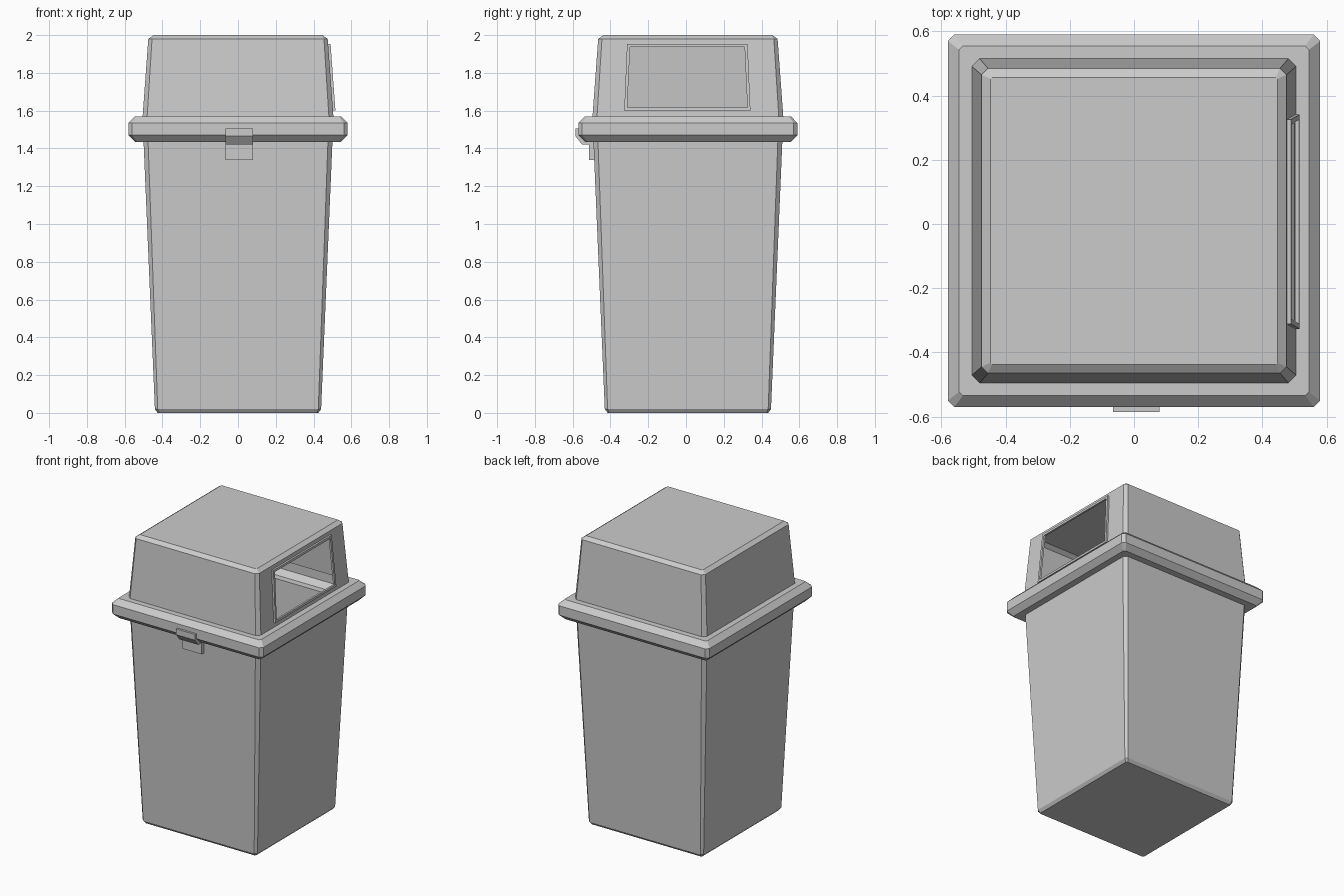
import bpy, bmesh

if "Cube" in bpy.data.objects:
    bpy.data.objects.remove(bpy.data.objects["Cube"])

CY = 0.01  # the square bin sits slightly back because the latch sticks out in front


def finish(bm, name):
    bmesh.ops.remove_doubles(bm, verts=bm.verts, dist=1e-5)
    me = bpy.data.meshes.new(name)
    bm.to_mesh(me)
    bm.free()
    ob = bpy.data.objects.new(name, me)
    bpy.context.collection.objects.link(ob)
    return ob


def ring(bm, h, c, z):
    """Square of half width h with corners cut by c."""
    k = h - c
    pts = [(h, -k), (h, k), (k, h), (-k, h), (-h, k), (-h, -k), (-k, -h), (k, -h)]
    return [bm.verts.new((x, y + CY, z)) for x, y in pts]


def loft(profile, cap_bottom=False, cap_top=False):
    bm = bmesh.new()
    rings = [ring(bm, *p) for p in profile]
    for a, b in zip(rings, rings[1:]):
        for i in range(8):
            j = (i + 1) % 8
            bm.faces.new((a[i], a[j], b[j], b[i]))
    if cap_bottom:
        bm.faces.new(rings[0][::-1])
    if cap_top:
        bm.faces.new(rings[-1])
    return bm, rings


# tapered bin
bm, _ = loft([(0.425, 0.008, 0), (0.44, 0.015, 0.02), (0.50, 0.024, 1.435)], cap_bottom=True)
finish(bm, "bin_body")

# hollow rim
bm, _ = loft([(0.50, 0.024, 1.435), (0.545, 0.012, 1.435), (0.58, 0.02, 1.47),
              (0.58, 0.02, 1.535), (0.545, 0.012, 1.57), (0.505, 0.024, 1.57)])
finish(bm, "rim")


# lid with a window in its right side
def lid_x(z):
    return 0.505 - 0.03 * (z - 1.57) / 0.41


def window(bm, grow, out):
    b, t, z0, z1 = 0.318 + grow, 0.303 + grow, 1.617 - grow, 1.938 + grow
    return [bm.verts.new((lid_x(z) + out, y + CY - 0.003, z))
            for y, z in ((-b, z0), (b, z0), (t, z1), (-t, z1))]


def bridge(bm, a, b):
    for i in range(4):
        j = (i + 1) % 4
        bm.faces.new((a[i], a[j], b[j], b[i]))


bm, r = loft([(0.505, 0.024, 1.57), (0.475, 0.02, 1.98), (0.447, 0.005, 2.0)], cap_top=True)
outer = [r[0][0], r[0][1], r[1][1], r[1][0]]
side = next(f for f in bm.faces if set(f.verts) == set(outer))
bmesh.ops.delete(bm, geom=[side], context='FACES_ONLY')
bridge(bm, outer, window(bm, 0, 0))
finish(bm, "lid")

# raised window frame
bm = bmesh.new()
loops = [window(bm, g, o) for g, o in ((0.016, 0), (0.016, 0.013), (0, 0.013), (0, 0))]
for a, b in zip(loops, loops[1:]):
    bridge(bm, a, b)
finish(bm, "window_frame")

# front latch wrapping under the rim
profile = [(-0.57, 1.505), (-0.585, 1.505), (-0.585, 1.465), (-0.55, 1.42), (-0.513, 1.42),
           (-0.513, 1.34), (-0.486, 1.34), (-0.49, 1.435), (-0.535, 1.435), (-0.57, 1.47)]
bm = bmesh.new()
face = bm.faces.new([bm.verts.new((-0.065, y, z)) for y, z in profile])
ext = bmesh.ops.extrude_face_region(bm, geom=[face], use_keep_orig=True)
bmesh.ops.translate(bm, vec=(0.145, 0, 0),
                    verts=[g for g in ext["geom"] if isinstance(g, bmesh.types.BMVert)])
bmesh.ops.recalc_face_normals(bm, faces=bm.faces)
finish(bm, "latch")
